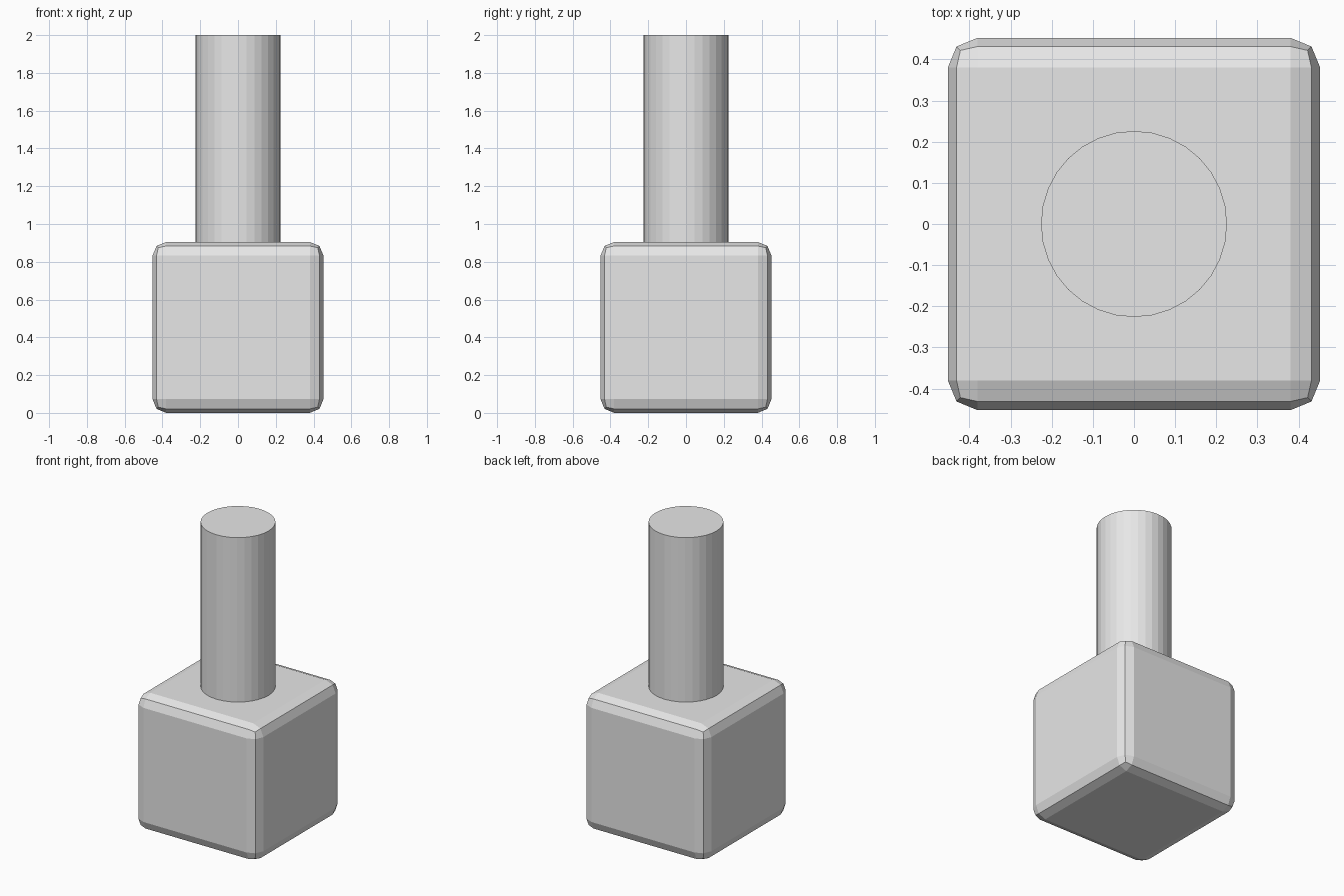
import bpy

# Remove the default object
default = bpy.data.objects.get("Cube")
if default:
    bpy.data.objects.remove(default, do_unlink=True)

SIDE = 0.905      # block edge length
ROUND = 0.0725    # edge rounding
RADIUS = 0.226    # handle radius
HEIGHT = 2.0

# Single light grey
grey = bpy.data.materials.new("light_grey")
grey.use_nodes = True
colour = (0.8, 0.8, 0.8, 1)
grey.diffuse_color = colour
grey.node_tree.nodes["Principled BSDF"].inputs["Base Color"].default_value = colour


def finish(name):
    obj = bpy.context.object
    obj.name = name
    obj.data.materials.append(grey)
    return obj


# Block with edges rounded in two flat steps
bpy.ops.mesh.primitive_cube_add(size=SIDE, location=(0, 0, SIDE / 2))
block = finish("block")
bevel = block.modifiers.new("rounded_edges", 'BEVEL')
bevel.width = ROUND
bevel.segments = 2
bevel.limit_method = 'NONE'

# Upright handle standing on the block
bottom = SIDE - 0.005
bpy.ops.mesh.primitive_cylinder_add(vertices=32, radius=RADIUS, depth=HEIGHT - bottom,
                                    location=(0, 0, (HEIGHT + bottom) / 2))
finish("handle")
